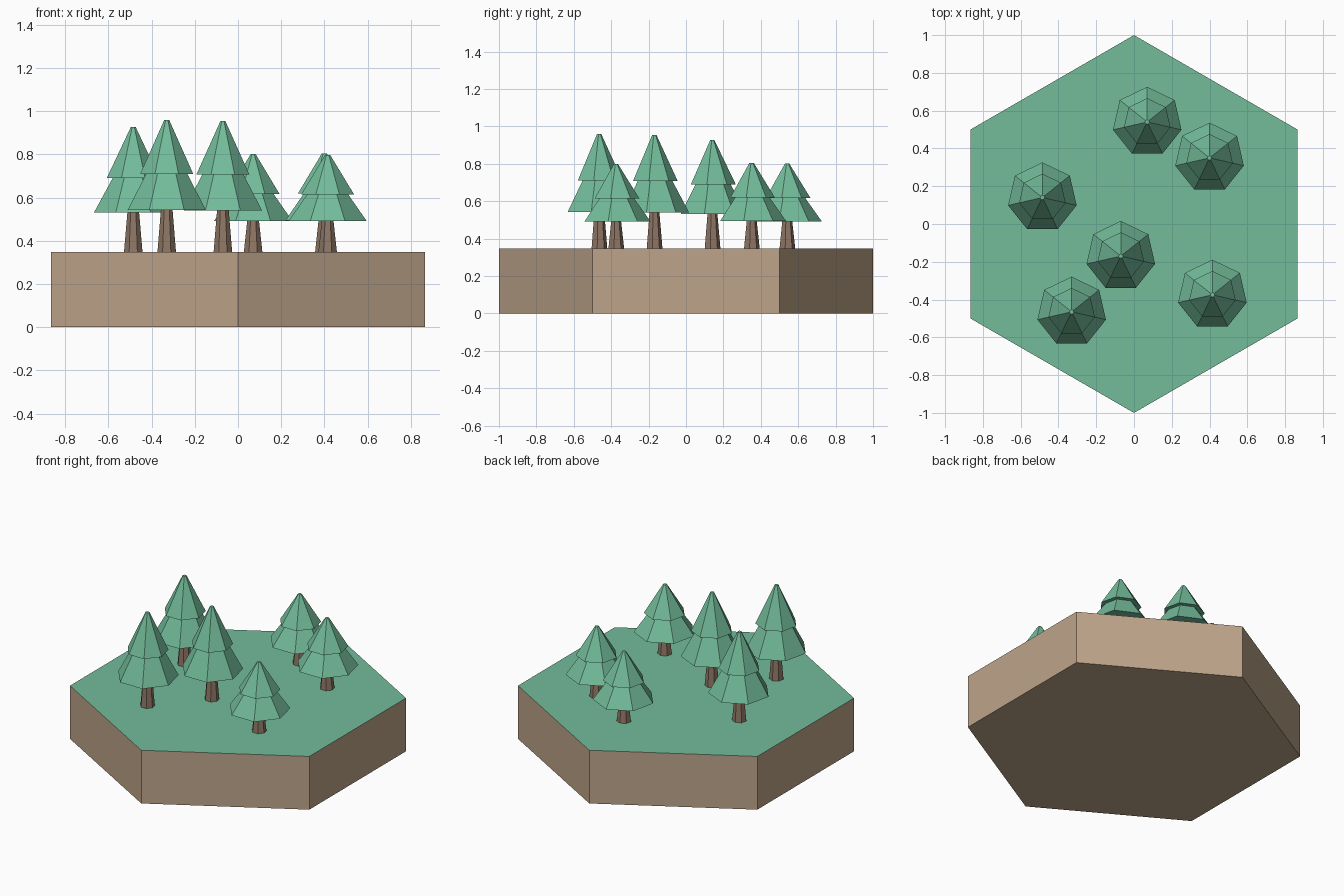
import bpy, math

if "Cube" in bpy.data.objects:
    bpy.data.objects.remove(bpy.data.objects["Cube"])


def material(name, srgb):
    m = bpy.data.materials.new(name)
    lin = [((c / 255 + 0.055) / 1.055) ** 2.4 for c in srgb]
    m.diffuse_color = (*lin, 1)
    m.use_nodes = True
    m.node_tree.nodes["Principled BSDF"].inputs["Base Color"].default_value = m.diffuse_color
    return m


GREEN = material("leaf_green", (115, 188, 154))
EARTH = material("earth_brown", (190, 165, 138))
BARK = material("bark_brown", (143, 119, 102))


def frustum(name, sides, r0, r1, z0, z1, mat, at=(0, 0)):
    """Capped flat-sided frustum with a corner pointing to +y."""
    verts = []
    for r, z in ((r0, z0), (r1, z1)):
        for i in range(sides):
            a = math.pi / 2 + math.tau * i / sides
            verts.append((r * math.cos(a), r * math.sin(a), z))
    faces = [(i, (i + 1) % sides, sides + (i + 1) % sides, sides + i) for i in range(sides)]
    faces += [tuple(reversed(range(sides))), tuple(range(sides, 2 * sides))]
    me = bpy.data.meshes.new(name)
    me.from_pydata(verts, [], faces)
    me.materials.append(mat)
    ob = bpy.data.objects.new(name, me)
    ob.location = (*at, 0)
    bpy.context.collection.objects.link(ob)
    return ob


# Hexagonal ground tile: earth sides, grass on the upward face
GROUND = 0.348
tile = frustum("ground_tile", 6, 1, 1, 0, GROUND, EARTH)
tile.data.materials.append(GREEN)
for p in tile.data.polygons:
    p.material_index = 1 if p.normal.z > 0.5 else 0

# Trees: x, y, height above the ground
TREES = [
    (0.07, 0.54, 0.453), (0.40, 0.35, 0.457), (0.415, -0.375, 0.45),
    (-0.485, 0.14, 0.578), (-0.07, -0.17, 0.606), (-0.33, -0.465, 0.611),
]
for n, (x, y, h) in enumerate(TREES, 1):
    skirt, tier, top = (GROUND + h * f for f in (0.318, 0.592, 1))
    frustum(f"trunk_{n}", 7, 0.044, 0.027, GROUND, skirt + 0.01, BARK, (x, y))
    frustum(f"lower_branches_{n}", 7, 0.186, 0.098, skirt, tier, GREEN, (x, y))
    frustum(f"upper_branches_{n}", 7, 0.126, 0.012, tier, top, GREEN, (x, y))
